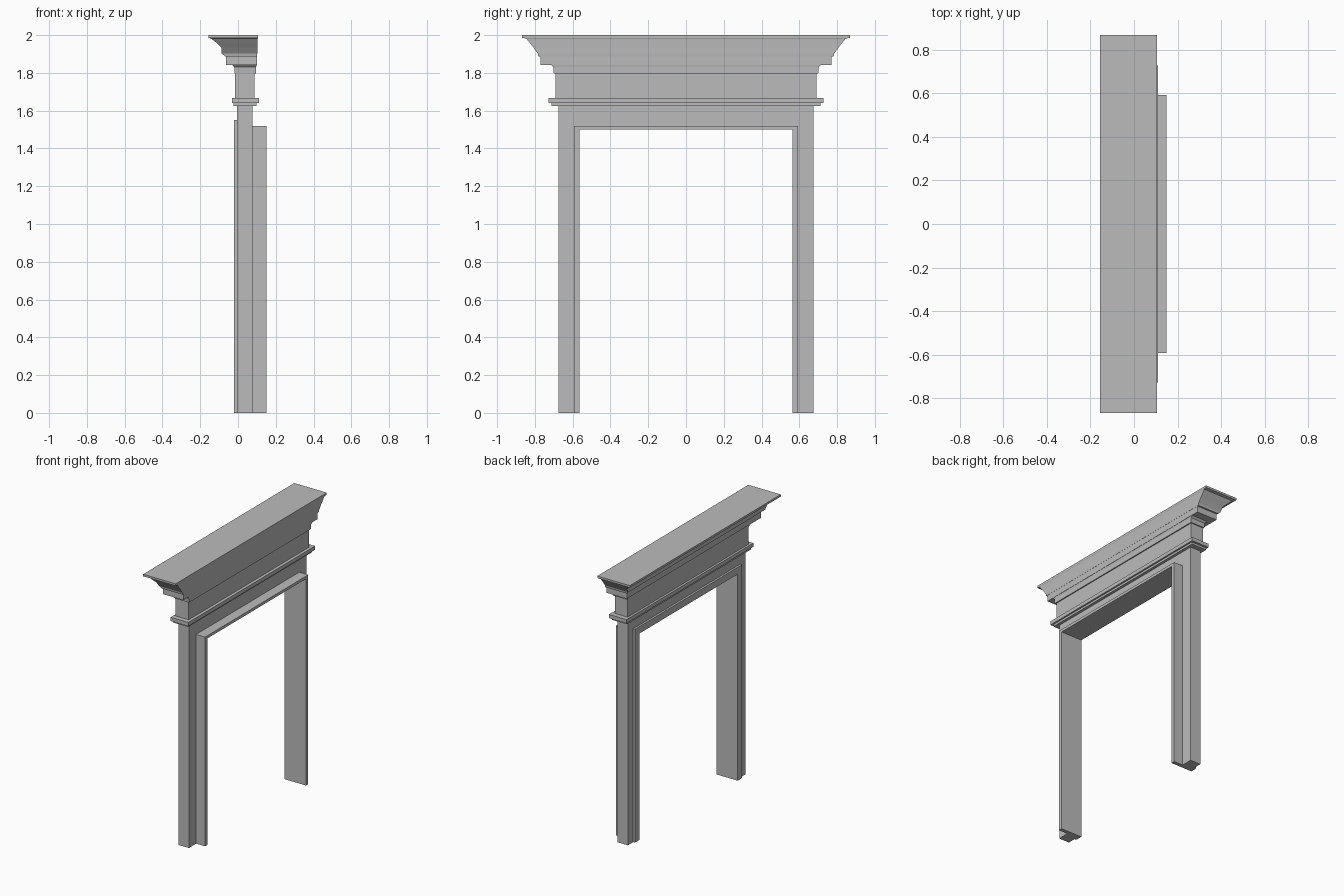
import bpy
import bmesh

cube = bpy.data.objects.get("Cube")
if cube:
    bpy.data.objects.remove(cube, do_unlink=True)

# One painted-plaster grey for the whole surround
GREY = (0.5, 0.5, 0.5, 1.0)
mat = bpy.data.materials.new("plain_grey")
mat.use_nodes = True
mat.diffuse_color = GREY
mat.node_tree.nodes["Principled BSDF"].inputs["Base Color"].default_value = GREY


def finish(name, bm):
    bmesh.ops.recalc_face_normals(bm, faces=bm.faces)
    mesh = bpy.data.meshes.new(name)
    bm.to_mesh(mesh)
    bm.free()
    mesh.materials.append(mat)
    obj = bpy.data.objects.new(name, mesh)
    bpy.context.collection.objects.link(obj)
    return obj


def stacked_moulding(name, levels):
    """Loft rectangles given as (z, face x, back x, half width)."""
    bm = bmesh.new()
    rings = [[bm.verts.new(p) for p in
              ((x0, -w, z), (x1, -w, z), (x1, w, z), (x0, w, z))]
             for z, x0, x1, w in levels]
    for low, high in zip(rings, rings[1:]):
        for i in range(4):
            j = (i + 1) % 4
            bm.faces.new((low[i], low[j], high[j], high[i]))
    bm.faces.new(rings[0])
    bm.faces.new(rings[-1])
    return finish(name, bm)


def portal_frame(name, outer, top, inner, head, x0, x1):
    """Two posts and a head around an opening, extruded from x0 to x1."""
    outline = [(-outer, 0), (-outer, top), (outer, top), (outer, 0),
               (inner, 0), (inner, head), (-inner, head), (-inner, 0)]
    bm = bmesh.new()
    face = bm.faces.new([bm.verts.new((x0, y, z)) for y, z in outline])
    ext = bmesh.ops.extrude_face_region(bm, geom=[face], use_keep_orig=True)
    moved = [g for g in ext["geom"] if isinstance(g, bmesh.types.BMVert)]
    bmesh.ops.translate(bm, verts=moved, vec=(x1 - x0, 0, 0))
    return finish(name, bm)


# Posts with head, raised trim on the face, and lining through the opening
portal_frame("posts_and_head", 0.675, 1.63, 0.58, 1.51, -0.005, 0.078)
portal_frame("face_trim", 0.615, 1.55, 0.565, 1.50, -0.02, 0.0)
portal_frame("opening_lining", 0.592, 1.52, 0.565, 1.50, -0.004, 0.15)

# Two-step ledge between head and frieze
stacked_moulding("ledge", [
    (1.625, -0.024, 0.098, 0.712), (1.64, -0.024, 0.098, 0.712),
    (1.64, -0.032, 0.11, 0.728), (1.667, -0.032, 0.11, 0.728)])

# Plain frieze
stacked_moulding("frieze", [
    (1.66, -0.016, 0.088, 0.692), (1.80, -0.016, 0.088, 0.692)])

# Stepped and coved cornice
stacked_moulding("cornice", [
    (1.797, -0.018, 0.096, 0.7), (1.83, -0.02, 0.096, 0.703),
    (1.843, -0.032, 0.098, 0.715), (1.843, -0.064, 0.1, 0.77),
    (1.888, -0.064, 0.1, 0.77), (1.888, -0.068, 0.101, 0.782),
    (1.903, -0.087, 0.102, 0.785), (1.935, -0.088, 0.102, 0.808),
    (1.96, -0.115, 0.103, 0.828), (1.982, -0.142, 0.104, 0.845),
    (1.985, -0.155, 0.106, 0.867), (2.0, -0.155, 0.106, 0.867)])
